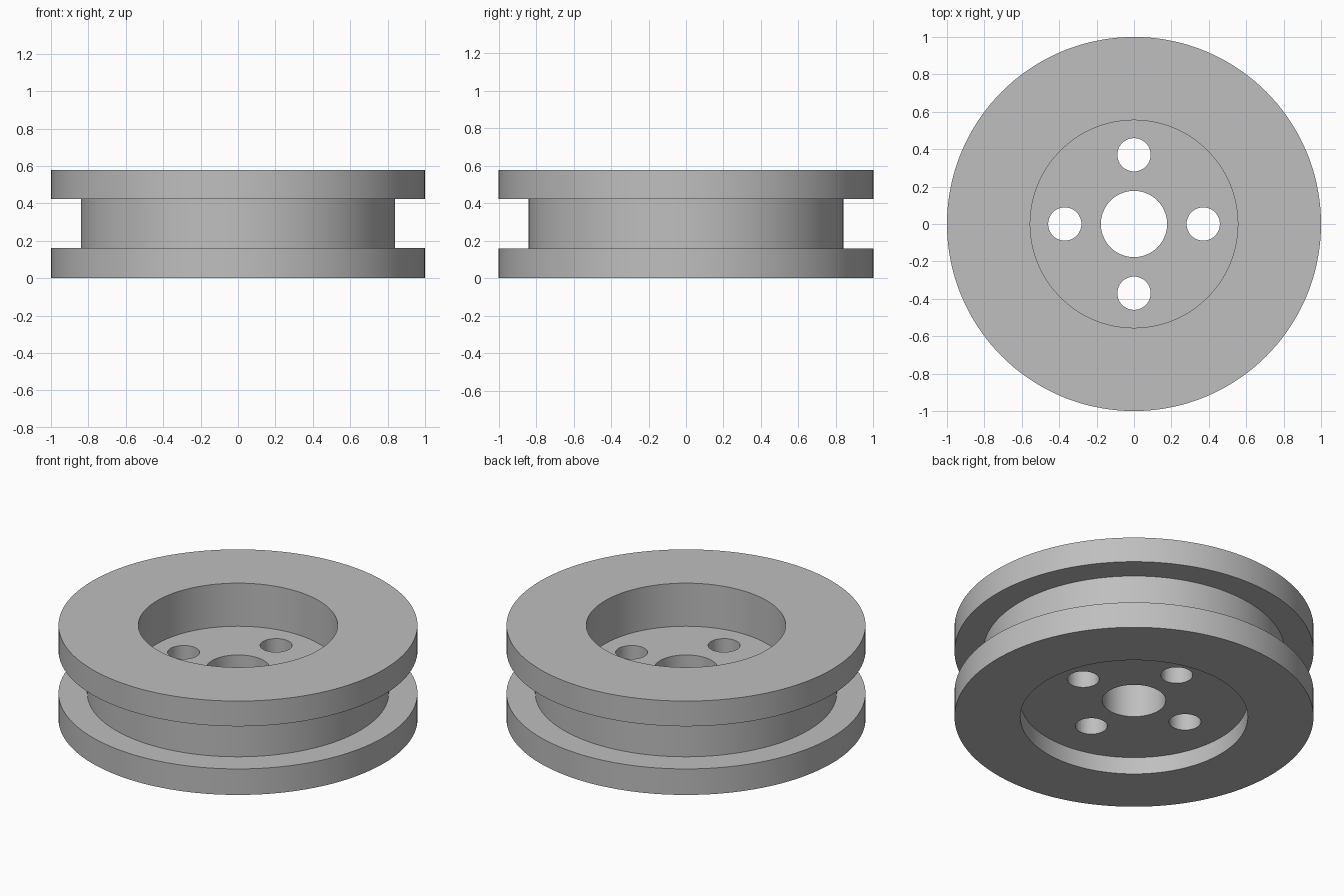
import bpy
import bmesh
from math import pi
from mathutils import Vector, Matrix

if "Cube" in bpy.data.objects:
    bpy.data.objects.remove(bpy.data.objects["Cube"])

# Single metal colour
metal = bpy.data.materials.new("grey metal")
metal.use_nodes = True
metal.diffuse_color = (0.52, 0.52, 0.52, 1)
metal.node_tree.nodes["Principled BSDF"].inputs["Base Color"].default_value = metal.diffuse_color


def finish(name, bm):
    bmesh.ops.recalc_face_normals(bm, faces=bm.faces)
    mesh = bpy.data.meshes.new(name)
    bm.to_mesh(mesh)
    bm.free()
    mesh.materials.append(metal)
    obj = bpy.data.objects.new(name, mesh)
    bpy.context.collection.objects.link(obj)
    return obj


def lathe(name, profile, steps=144):
    """Revolve a closed (radius, z) outline around the z axis."""
    bm = bmesh.new()
    verts = [bm.verts.new((r, 0, z)) for r, z in profile]
    edges = [bm.edges.new((v, verts[i - 1])) for i, v in enumerate(verts)]
    bmesh.ops.spin(bm, geom=verts + edges, axis=(0, 0, 1), cent=(0, 0, 0),
                   angle=2 * pi, steps=steps, use_merge=True)
    bmesh.ops.remove_doubles(bm, verts=bm.verts, dist=1e-5)
    return finish(name, bm)


def drill(target, start, end, radius):
    """Cut a round hole between two points."""
    start, end = Vector(start), Vector(end)
    axis = end - start
    bm = bmesh.new()
    bmesh.ops.create_cone(bm, cap_ends=True, segments=48, radius1=radius,
                          radius2=radius, depth=axis.length)
    turn = axis.to_track_quat('Z', 'Y').to_matrix().to_4x4()
    bm.transform(Matrix.Translation((start + end) / 2) @ turn)
    cutter = finish("hole_cutter", bm)
    cutter.hide_render = True
    mod = target.modifiers.new("hole", 'BOOLEAN')
    mod.operation = 'DIFFERENCE'
    mod.solver = 'EXACT'
    mod.object = cutter
    bpy.context.view_layer.objects.active = target
    bpy.ops.object.modifier_apply(modifier=mod.name)
    bpy.data.objects.remove(cutter)


# Grooved wheel: bore, web, recesses, flanges and drum in one outline
height, bore, drum = 0.577, 0.177, 0.84
web_low, web_high = 0.105, 0.312
wheel = lathe("grooved_wheel", [
    (bore, web_low), (0.634, web_low), (0.634, 0), (1, 0),
    (1, 0.16), (drum, 0.16), (drum, 0.422), (1, 0.422),
    (1, height), (0.555, height), (0.555, web_high), (bore, web_high),
])

# Four bolt holes through the web
for x, y in ((1, 0), (0, 1), (-1, 0), (0, -1)):
    drill(wheel, (0.37 * x, 0.37 * y, 0), (0.37 * x, 0.37 * y, 0.5), 0.089)

# Slanted cable hole from the groove into the lower recess
mouth = Vector((drum, 0, height / 2))
slant = Vector((-1, 0.75, -0.75))
drill(wheel, mouth - slant * 0.1, mouth + slant * 0.27, 0.044)

# Smooth round walls with crisp rims
bpy.ops.object.select_all(action='DESELECT')
wheel.select_set(True)
bpy.context.view_layer.objects.active = wheel
bpy.ops.object.shade_smooth_by_angle(angle=pi / 6)
